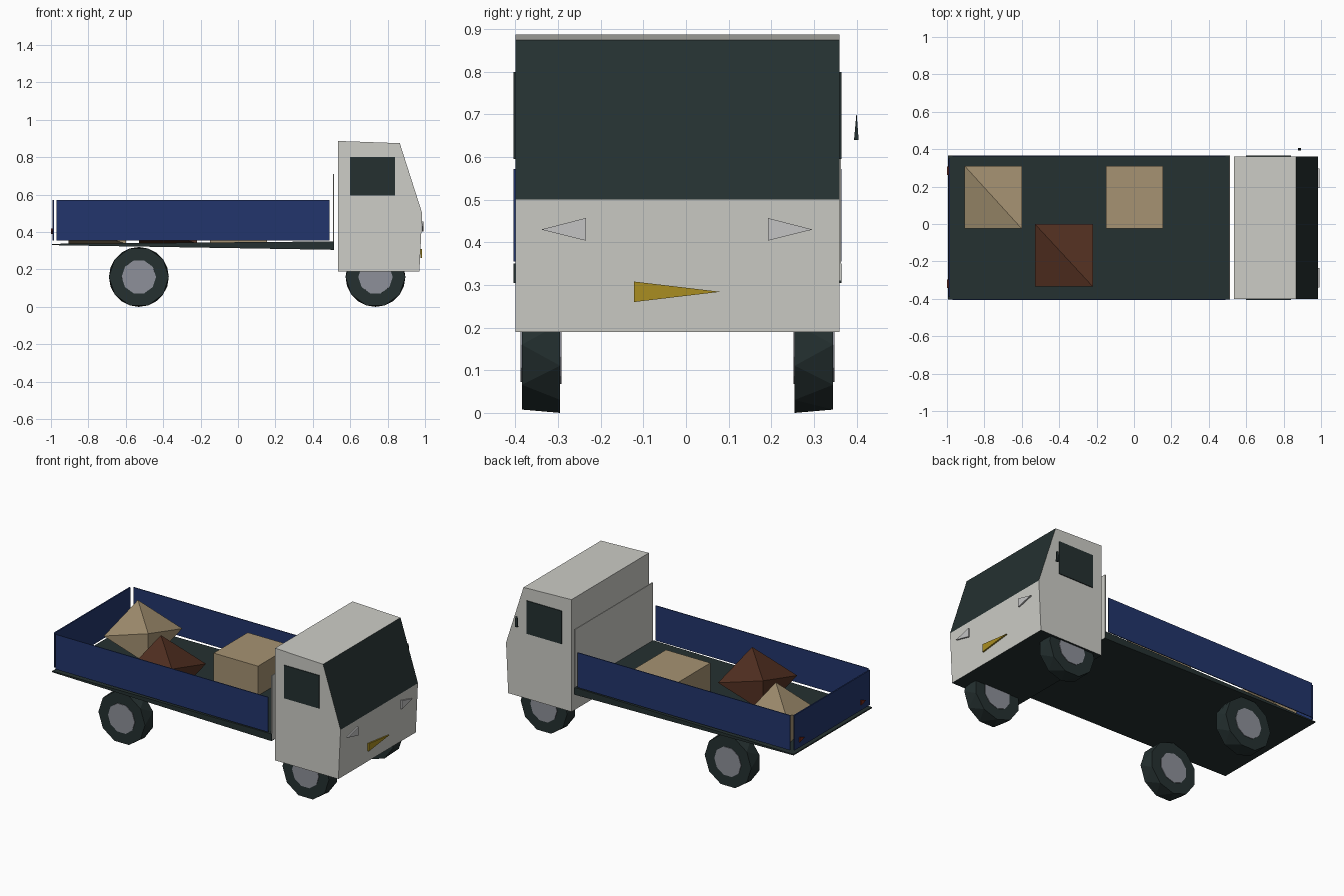
import bpy, bmesh, math
from mathutils import Vector

if "Cube" in bpy.data.objects:
    bpy.data.objects.remove(bpy.data.objects["Cube"])


def material(name, rgb):
    m = bpy.data.materials.new(name)
    m.diffuse_color = (*rgb, 1)
    m.use_nodes = True
    m.node_tree.nodes["Principled BSDF"].inputs["Base Color"].default_value = m.diffuse_color
    return m


WHITE = material("cab white", (0.61, 0.61, 0.57))
BLUE = material("board blue", (0.016, 0.036, 0.15))
DARK = material("dark rubber and glass", (0.018, 0.03, 0.03))
TAN = material("cardboard tan", (0.38, 0.29, 0.17))
BROWN = material("crate brown", (0.09, 0.031, 0.016))
HUB = material("hub grey", (0.27, 0.28, 0.32))
LAMP = material("lamp grey", (0.55, 0.55, 0.55))
YELLOW = material("plate yellow", (0.40, 0.27, 0.015))
RED = material("tail lamp red", (0.2, 0.025, 0.012))


def hull(name, points, mats):
    """Convex solid around a few points."""
    bm = bmesh.new()
    for p in points:
        bm.verts.new(p)
    bmesh.ops.convex_hull(bm, input=bm.verts)
    bmesh.ops.dissolve_limit(bm, angle_limit=0.002, verts=bm.verts, edges=bm.edges)
    bmesh.ops.recalc_face_normals(bm, faces=bm.faces)
    me = bpy.data.meshes.new(name)
    bm.to_mesh(me)
    bm.free()
    for m in mats:
        me.materials.append(m)
    ob = bpy.data.objects.new(name, me)
    bpy.context.collection.objects.link(ob)
    return ob


def box(name, x, y, z, mat):
    return hull(name, [(a, b, c) for a in x for b in y for c in z], [mat])


def prism_y(name, profile, y0, y1, mats):
    return hull(name, [(x, y, z) for x, z in profile for y in (y0, y1)], mats)


def plate_x(name, outline, x0, x1, mat):
    return hull(name, [(x, y, z) for y, z in outline for x in (x0, x1)], [mat])


Y0, Y1 = -0.40, 0.36          # body sides

# Cab: windscreen and underside are dark faces
cab = prism_y("cab", [(0.535, 0.19), (0.97, 0.19), (0.985, 0.5), (0.865, 0.875), (0.535, 0.887)],
              Y0, Y1, [WHITE, DARK])
for f in cab.data.polygons:
    n = f.normal
    if n.z < -0.9 or (n.x > 0.5 and n.z > 0.2):
        f.material_index = 1

# Side windows
for side, y in (("left", (Y0 - 0.005, Y0)), ("right", (Y1, Y1 + 0.005))):
    box(side + "_window", (0.60, 0.84), y, (0.595, 0.80), DARK)

# Wing mirror
plate_x("wing_mirror", [(0.394, 0.64), (0.405, 0.64), (0.40, 0.705)], 0.877, 0.893, DARK)

# Headlights and number plate
plate_x("left_headlight", [(-0.34, 0.43), (-0.235, 0.457), (-0.235, 0.404)], 0.983, 0.992, LAMP)
plate_x("right_headlight", [(0.297, 0.43), (0.192, 0.457), (0.192, 0.404)], 0.983, 0.992, LAMP)
plate_x("number_plate", [(-0.122, 0.308), (-0.122, 0.26), (0.08, 0.284)], 0.976, 0.985, YELLOW)

# Cargo bed: wedge floor, headboard and three blue boards
prism_y("bed_floor", [(-0.995, 0.33), (0.513, 0.305), (0.513, 0.35), (-0.995, 0.337)],
        Y0 - 0.004, Y1 + 0.005, [DARK])
box("headboard", (0.508, 0.514), (Y0, Y1 + 0.004), (0.31, 0.71), WHITE)
box("left_board", (-0.97, 0.49), (Y0 - 0.005, Y0), (0.355, 0.572), BLUE)
box("right_board", (-0.97, 0.49), (Y1, Y1 + 0.005), (0.355, 0.572), BLUE)
box("tail_board", (-0.992, -0.984), (Y0 + 0.01, Y1 - 0.01), (0.355, 0.572), BLUE)

# Tail lamps
for side, y in (("left", -0.32), ("right", 0.285)):
    plate_x(side + "_tail_lamp", [(y - 0.022, 0.405), (y + 0.022, 0.39), (y + 0.022, 0.42)],
            -0.999, -0.992, RED)


# Cargo: one square crate, two with a pair of opposite corners pinched
def pinched_crate(name, x, y, z, mat):
    mid = (z[0] + z[1]) / 2
    pts = [(x[0], y[1], z[0]), (x[0], y[1], z[1]), (x[1], y[0], z[0]), (x[1], y[0], z[1]),
           (x[0], y[0], mid), (x[1], y[1], mid)]
    hull(name, pts, [mat])


box("square_crate", (-0.15, 0.155), (-0.025, 0.31), (0.345, 0.53), TAN)
pinched_crate("rear_crate", (-0.905, -0.60), (-0.025, 0.31), (0.338, 0.53), TAN)
pinched_crate("brown_crate", (-0.53, -0.22), (-0.335, 0.0), (0.34, 0.53), BROWN)


# Wheels: ten-sided tyre whose two rims are turned half a step
def ring(x, y, r, n, turn):
    return [(x + r * math.cos(math.tau * (i + turn) / n), y,
             0.16 + r * math.sin(math.tau * (i + turn) / n)) for i in range(n)]


for end, x in (("rear", -0.53), ("front", 0.735)):
    for side, a, b in (("left", -0.385, -0.295), ("right", 0.345, 0.255)):
        hull(f"{end}_{side}_tyre", ring(x, a, 0.16, 10, 0) + ring(x, b, 0.16, 10, 0.5), [DARK])
        s = 0.003 if a > b else -0.003
        hull(f"{end}_{side}_hub", ring(x, a + s, 0.092, 10, 0) + ring(x, b - s, 0.092, 10, 0.5), [HUB])
